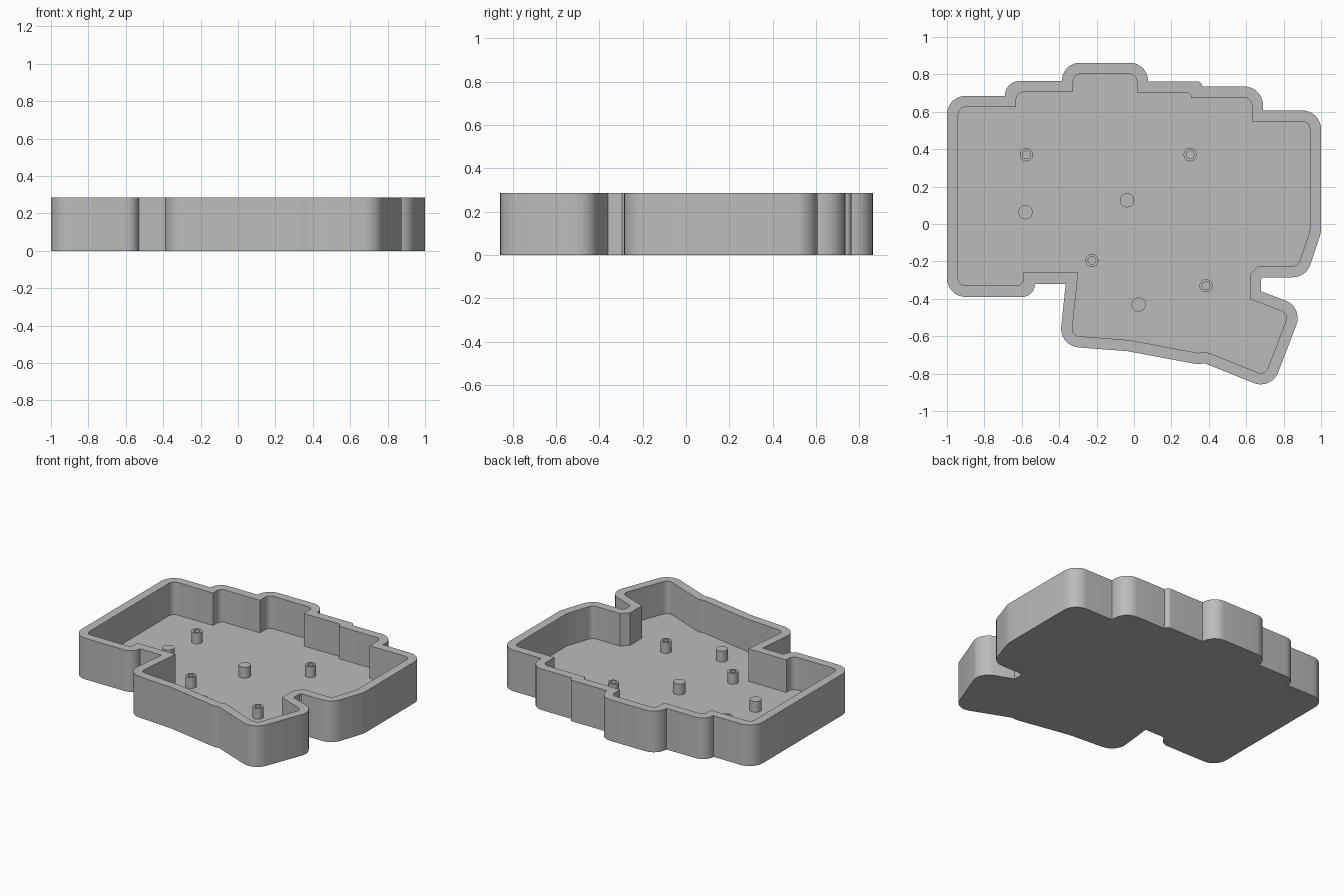
import bpy
import bmesh
import math
from mathutils import Vector

default_cube = bpy.data.objects.get("Cube")
if default_cube:
    bpy.data.objects.remove(default_cube, do_unlink=True)

HEIGHT = 0.286
WALL = 0.06
FLOOR = 0.06
POST_TOP = 0.135

grey = bpy.data.materials.new("plain_grey")
grey.use_nodes = True
grey.diffuse_color = (0.5, 0.5, 0.5, 1)
grey.node_tree.nodes["Principled BSDF"].inputs["Base Color"].default_value = (0.5, 0.5, 0.5, 1)


def offset_corners(points, distance):
    """Move every edge of a counter-clockwise outline inward."""
    result = []
    for i, p in enumerate(points):
        d1 = (p - points[i - 1]).normalized()
        d2 = (points[(i + 1) % len(points)] - p).normalized()
        n1, n2 = Vector((-d1.y, d1.x)), Vector((-d2.y, d2.x))
        result.append(p + (n1 + n2) * distance / (1 + n1.dot(n2)))
    return result


def round_corners(points, radius):
    """Fillet the outward corners, keep the inward ones sharp."""
    count = len(points)

    def convex(i):
        a, b, c = points[i - 1], points[i % count], points[(i + 1) % count]
        return (b - a).cross(c - b) > 0

    result = []
    for i, p in enumerate(points):
        if not convex(i):
            result.append(p)
            continue
        back = points[i - 1] - p
        ahead = points[(i + 1) % count] - p
        room_back = back.length * (0.49 if convex((i - 1) % count) else 0.98)
        room_ahead = ahead.length * (0.49 if convex((i + 1) % count) else 0.98)
        turn = math.pi - back.angle(ahead)
        reach = min(radius * math.tan(turn / 2), room_back, room_ahead)
        r = reach / math.tan(turn / 2)
        start = p + back.normalized() * reach
        forward = -back.normalized()
        side = Vector((-forward.y, forward.x))
        steps = max(1, round(turn / math.radians(10)))
        for k in range(steps + 1):
            a = turn * k / steps
            result.append(start + forward * r * math.sin(a) + side * r * (1 - math.cos(a)))
    return result


def finish(obj):
    obj.data.materials.append(grey)
    bpy.ops.object.select_all(action="DESELECT")
    obj.select_set(True)
    bpy.context.view_layer.objects.active = obj
    bpy.ops.object.shade_smooth_by_angle(angle=math.radians(30))


def open_vessel(name, outer, inner, bottom, floor, top):
    """Closed-bottom vessel between an outer and an inner outline."""
    bm = bmesh.new()

    def ring(outline, z):
        return [bm.verts.new((p.x, p.y, z)) for p in outline]

    def wall(low, high):
        for i in range(len(low)):
            bm.faces.new((low[i - 1], low[i], high[i], high[i - 1]))

    out_low, out_high = ring(outer, bottom), ring(outer, top)
    in_low, in_high = ring(inner, floor), ring(inner, top)
    wall(out_low, out_high)
    wall(in_high, in_low)
    bm.faces.new(out_low[::-1])
    bm.faces.new(in_low)
    rim = [bm.edges.get((r[i - 1], r[i])) for r in (out_high, in_high) for i in range(len(r))]
    bmesh.ops.triangle_fill(bm, edges=rim, use_beauty=True, normal=(0, 0, 1))
    bmesh.ops.recalc_face_normals(bm, faces=bm.faces)
    mesh = bpy.data.meshes.new(name)
    bm.to_mesh(mesh)
    bm.free()
    obj = bpy.data.objects.new(name, mesh)
    bpy.context.collection.objects.link(obj)
    finish(obj)


def circle(x, y, radius, sides):
    return [Vector((x + radius * math.cos(math.tau * k / sides),
                    y + radius * math.sin(math.tau * k / sides))) for k in range(sides)]


# Tray outline, counter-clockwise from the back corner at -x
corners = [Vector(c) for c in (
    (-1, 0.685), (-1, -0.39), (-0.53, -0.39), (-0.53, -0.32), (-0.365, -0.32),
    (-0.4, -0.652), (-0.035, -0.68), (0.34, -0.75), (0.377, -0.745),
    (0.735, -0.888), (0.904, -0.445), (0.68, -0.36), (0.68, -0.295), (0.69, -0.285),
    (0.92, -0.285), (1, -0.045), (1, 0.607), (0.69, 0.607), (0.69, 0.735),
    (0.365, 0.735), (0.365, 0.763), (0.075, 0.763), (0.075, 0.862),
    (-0.385, 0.862), (-0.385, 0.765), (-0.69, 0.765), (-0.69, 0.685))]
open_vessel("tray_body", round_corners(corners, 0.1),
            round_corners(offset_corners(corners, WALL), 0.04), 0, FLOOR, HEIGHT)

# Hollow screw posts
for i, (x, y) in enumerate(((-0.575, 0.37), (0.3, 0.37), (-0.225, -0.195), (0.385, -0.33))):
    open_vessel(f"screw_post_{i + 1}", circle(x, y, 0.035, 24), circle(x, y, 0.021, 12),
                FLOOR - 0.01, FLOOR + 0.002, POST_TOP)

# Solid support pegs
for i, (x, y) in enumerate(((-0.58, 0.063), (-0.037, 0.127), (0.025, -0.43))):
    base = FLOOR - 0.01
    bpy.ops.mesh.primitive_cylinder_add(vertices=32, radius=0.038, depth=POST_TOP - base,
                                        location=(x, y, (POST_TOP + base) / 2))
    peg = bpy.context.object
    peg.name = f"support_peg_{i + 1}"
    finish(peg)
